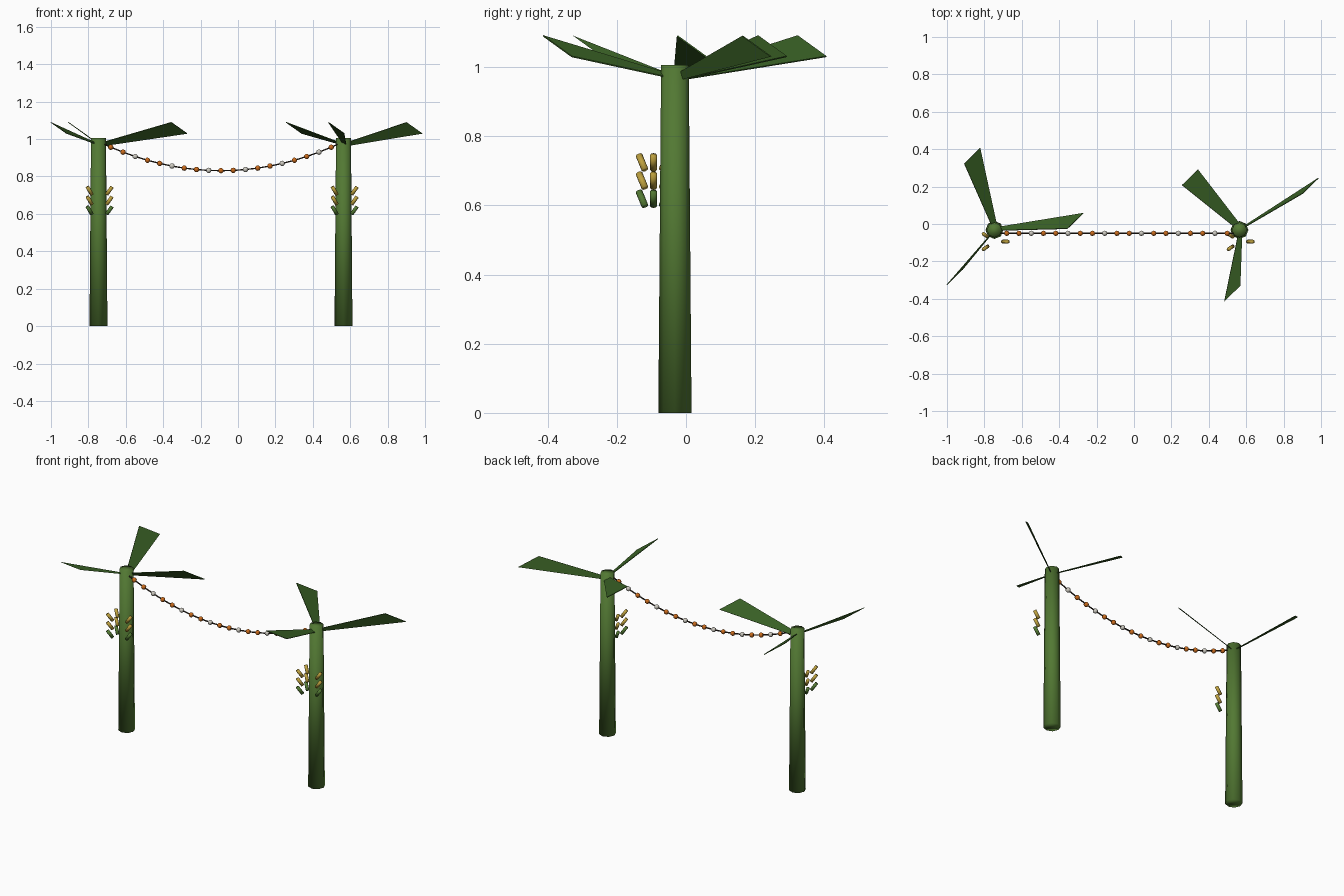
import bpy, bmesh, math
from mathutils import Vector

if "Cube" in bpy.data.objects:
    bpy.data.objects.remove(bpy.data.objects["Cube"])


def material(name, rgb):
    m = bpy.data.materials.new(name)
    m.diffuse_color = (*rgb, 1)
    m.use_nodes = True
    m.node_tree.nodes["Principled BSDF"].inputs["Base Color"].default_value = m.diffuse_color
    return m


TRUNK = material("trunk green", (0.085, 0.19, 0.033))
LEAF = material("leaf green", (0.04, 0.115, 0.018))
YELLOW = material("ripe yellow", (0.52, 0.36, 0.05))
UNRIPE = material("unripe green", (0.09, 0.2, 0.035))
ORANGE = material("bead orange", (0.6, 0.15, 0.012))
WHITE = material("bead white", (0.62, 0.6, 0.54))
CORD = material("cord brown", (0.03, 0.02, 0.012))


def add(name, bm, mat, smooth=True):
    me = bpy.data.meshes.new(name)
    bmesh.ops.recalc_face_normals(bm, faces=bm.faces)
    for f in bm.faces:
        f.smooth = smooth
    bm.to_mesh(me)
    bm.free()
    me.materials.append(mat)
    ob = bpy.data.objects.new(name, me)
    bpy.context.collection.objects.link(ob)
    return ob


def rod(name, a, b, r1, r2, sides, mat):
    """Tapered cylinder from a to b."""
    a, b = Vector(a), Vector(b)
    bm = bmesh.new()
    bmesh.ops.create_cone(bm, cap_ends=True, segments=sides, radius1=r1,
                          radius2=r2, depth=(b - a).length)
    rot = Vector((0, 0, 1)).rotation_difference(b - a)
    bmesh.ops.rotate(bm, verts=bm.verts, cent=(0, 0, 0), matrix=rot.to_matrix())
    bmesh.ops.translate(bm, verts=bm.verts, vec=(a + b) / 2)
    return add(name, bm, mat)


def leaf(name, hub, angle):
    """Thin blade widening outward, its far edge slanted by a fixed offset."""
    a = math.radians(angle)
    width = Vector((0.085, 0.083, -0.06))
    root = hub - width * 0.04
    tip = hub + Vector((0.39 * math.cos(a), 0.39 * math.sin(a), 0.117))
    corners = [root, root + width * 0.22, tip + width, tip]
    n = (corners[2] - corners[0]).cross(corners[3] - corners[1]).normalized() * 0.002
    bm = bmesh.new()
    top = [bm.verts.new(c + n) for c in corners]
    low = [bm.verts.new(c - n) for c in corners]
    bm.faces.new(top)
    bm.faces.new(low[::-1])
    for i in range(4):
        j = (i + 1) % 4
        bm.faces.new((top[i], low[i], low[j], top[j]))
    add(name, bm, LEAF, smooth=False)


TREE_Y = -0.032
TREES = (("left", -0.746, (1, 114.5, 229)), ("right", 0.564, (30, 142, 258)))

for side, x, angles in TREES:
    rod(side + "_trunk", (x, TREE_Y, 0), (x, TREE_Y, 1.005), 0.048, 0.040, 8, TRUNK)

    # crown of three leaves
    for i, ang in enumerate(angles):
        leaf(f"{side}_leaf_{i + 1}", Vector((x, TREE_Y, 0.973)), ang)

    # fruit bunch: three tiers, lowest unripe
    for tier in range(3):
        z = 0.619 + 0.0525 * tier
        for k, ang in enumerate((0, 145, 215)):
            a = math.radians(ang)
            d = Vector((math.cos(a), math.sin(a), 0))
            c = Vector((x, -0.094, z))
            rod(f"{side}_fruit_{tier + 1}_{k + 1}",
                c + d * 0.043 + Vector((0, 0, -0.021)),
                c + d * 0.073 + Vector((0, 0, 0.021)),
                0.010, 0.010, 8, UNRIPE if tier == 0 else YELLOW)


# hanging garland between the trunks
def sag(i, n=20):
    t = i / n
    return Vector((-0.746 + 1.31 * t, -0.05, 0.986 - 0.62 * t * (1 - t)))


cu = bpy.data.curves.new("garland_cord", "CURVE")
cu.dimensions = "3D"
cu.bevel_depth = 0.004
cu.bevel_resolution = 1
cu.use_fill_caps = True
sp = cu.splines.new("POLY")
sp.points.add(20)
for i, p in enumerate(sp.points):
    p.co = (*sag(i), 1)
cu.materials.append(CORD)
bpy.context.collection.objects.link(bpy.data.objects.new("garland_cord", cu))

# beads, every third one white
for i in range(1, 20):
    bm = bmesh.new()
    bmesh.ops.create_uvsphere(bm, u_segments=8, v_segments=6, radius=0.0145)
    bmesh.ops.translate(bm, verts=bm.verts, vec=sag(i))
    add(f"bead_{i}", bm, WHITE if i % 3 == 0 else ORANGE)
